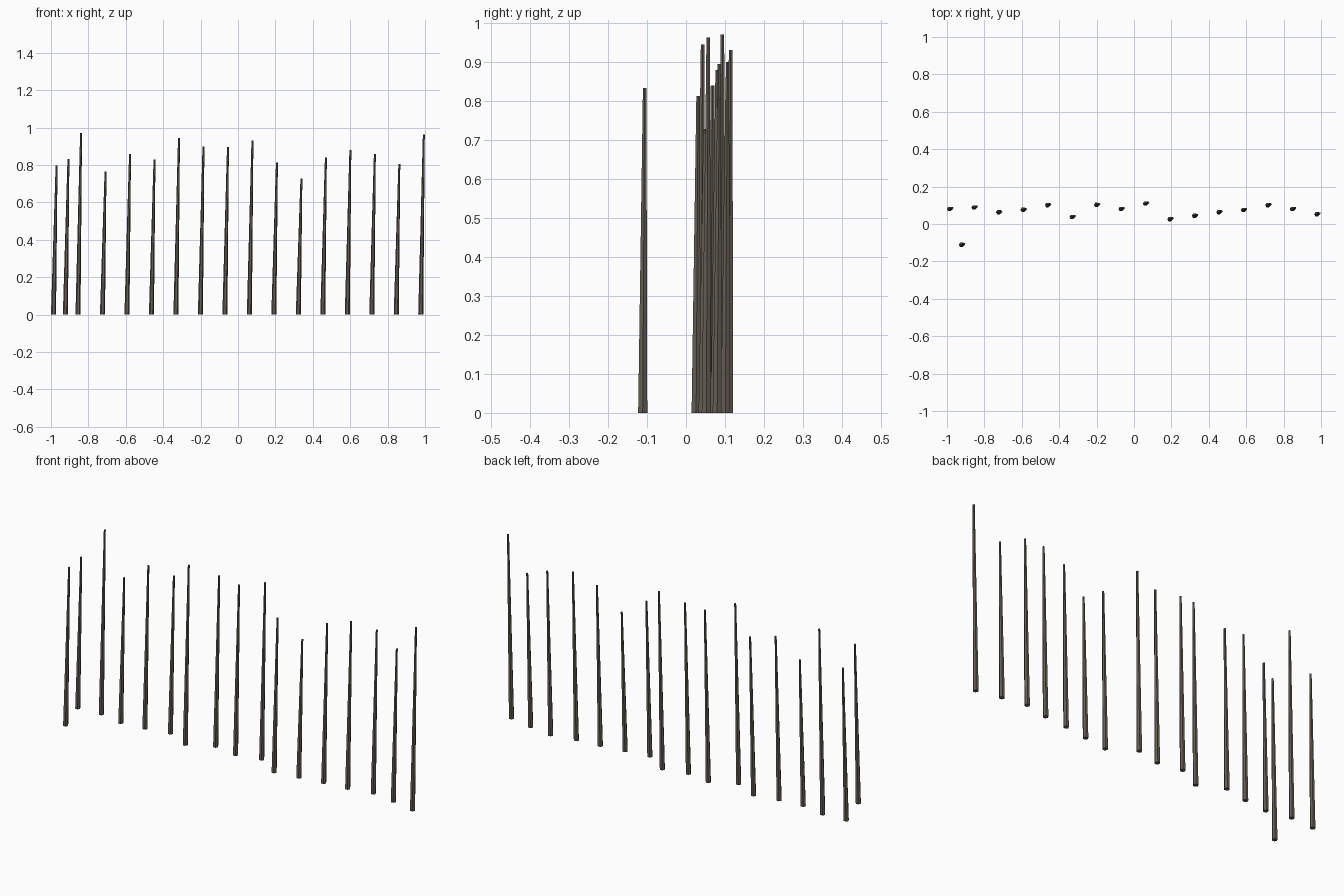
import bpy, bmesh, math

if "Cube" in bpy.data.objects:
    bpy.data.objects.remove(bpy.data.objects["Cube"])

# weathered dark timber
mat = bpy.data.materials.new("dark_wood")
mat.diffuse_color = (0.13, 0.115, 0.09, 1)
mat.use_nodes = True
mat.node_tree.nodes["Principled BSDF"].inputs["Base Color"].default_value = mat.diffuse_color

LEAN_X, LEAN_Y = 0.0165, 0.005   # offset of the tip from the base
SIDES, R_BASE, R_TIP = 6, 0.0135, 0.0052


def stake(name, x, y, height):
    """Slim tapered six-sided stake, leaning slightly, base centre at (x, y)."""
    bm = bmesh.new()

    def ring(cx, cy, z, r):
        return [bm.verts.new((cx + r * math.cos(math.tau * i / SIDES),
                              cy + r * math.sin(math.tau * i / SIDES), z))
                for i in range(SIDES)]

    low = ring(0, 0, 0, R_BASE)
    top = ring(LEAN_X, LEAN_Y, height, R_TIP)
    for i in range(SIDES):
        j = (i + 1) % SIDES
        bm.faces.new((low[i], low[j], top[j], top[i]))
    bm.faces.new(low[::-1])
    bm.faces.new(top)
    mesh = bpy.data.meshes.new(name)
    bm.to_mesh(mesh)
    bm.free()
    mesh.materials.append(mat)
    ob = bpy.data.objects.new(name, mesh)
    ob.location = (x, y, 0)
    bpy.context.collection.objects.link(ob)


# evenly spaced row: (tip y, height) from left to right
row = [(0.085, 0.797), (0.0935, 0.97), (0.068, 0.765), (0.081, 0.858),
       (0.106, 0.83), (0.0425, 0.945), (0.107, 0.90), (0.085, 0.895),
       (0.1145, 0.931), (0.031, 0.813), (0.049, 0.728), (0.068, 0.84),
       (0.080, 0.88), (0.106, 0.86), (0.085, 0.805), (0.057, 0.963)]
for i, (y, h) in enumerate(row):
    stake(f"stake_{i + 1:02d}", -0.9865 + 0.1309 * i, y - LEAN_Y, h)

# single stake standing in front of the row
stake("front_stake", -0.923, -0.111, 0.833)
